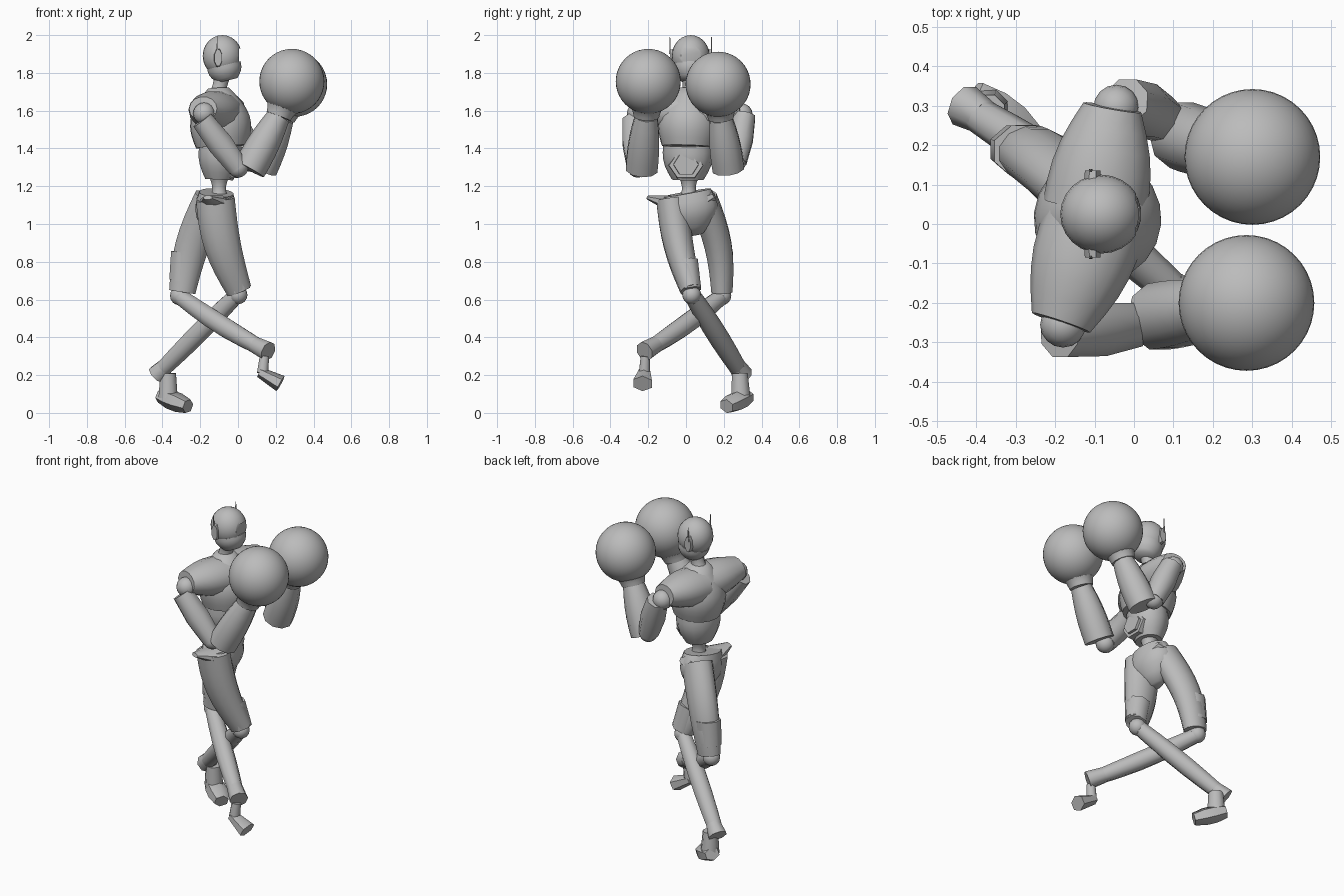
import bpy, bmesh
from math import pi, cos, sin, radians
from mathutils import Vector

if "Cube" in bpy.data.objects:
    bpy.data.objects.remove(bpy.data.objects["Cube"], do_unlink=True)

SHADE = 0.5
COLOUR = (SHADE, SHADE, SHADE, 1)
GREY = bpy.data.materials.new("plain_grey")
GREY.use_nodes = True
GREY.diffuse_color = COLOUR
GREY.node_tree.nodes["Principled BSDF"].inputs["Base Color"].default_value = COLOUR

SIDEWAYS = Vector((0, 1, 0))
UPWARD = Vector((0, 0, 1))
SHOULDER_LINE = Vector((0.25, 1, 0)).normalized()  # the chest is turned a little


def smooth(ob, angle):
    bpy.ops.object.select_all(action="DESELECT")
    ob.select_set(True)
    bpy.context.view_layer.objects.active = ob
    bpy.ops.object.shade_smooth_by_angle(angle=radians(angle))


def finish(name, bm, angle):
    bmesh.ops.recalc_face_normals(bm, faces=bm.faces)
    mesh = bpy.data.meshes.new(name)
    bm.to_mesh(mesh)
    bm.free()
    mesh.materials.append(GREY)
    ob = bpy.data.objects.new(name, mesh)
    bpy.context.collection.objects.link(ob)
    smooth(ob, angle)
    return ob


def limb(name, start, end, radius, end_radius, bulge=0, depth=1, bend=(0, 0, 0),
         sides=8, steps=5, ref=SIDEWAYS):
    """Capped tube from start to end; bulge and bend swell and curve its middle."""
    start, end, bend = Vector(start), Vector(end), Vector(bend)
    bm = bmesh.new()
    loops = []
    for i in range(steps + 1):
        t = i / steps
        arch = sin(pi * t)
        center = start.lerp(end, t) + bend * arch
        along = (end - start + bend * pi * cos(pi * t)).normalized()
        across = (ref - along * ref.dot(along)).normalized()
        other = along.cross(across) * depth
        r = radius + (end_radius - radius) * t + bulge * arch
        turns = [2 * pi * (k + 0.5) / sides for k in range(sides)]
        loops.append([bm.verts.new(center + (across * cos(a) + other * sin(a)) * r)
                      for a in turns])
    for low, high in zip(loops, loops[1:]):
        for k in range(sides):
            n = (k + 1) % sides
            bm.faces.new((low[k], low[n], high[n], high[k]))
    bm.faces.new(loops[0])
    bm.faces.new(loops[-1])
    return finish(name, bm, 55)


def ball(name, center, size, segments=16):
    """Sphere, or an ellipsoid when size is a triple of radii."""
    bm = bmesh.new()
    bmesh.ops.create_uvsphere(bm, u_segments=segments, v_segments=segments // 2, radius=1)
    radii = (size, size, size) if isinstance(size, float) else size
    bmesh.ops.scale(bm, verts=bm.verts, vec=radii)
    bmesh.ops.translate(bm, verts=bm.verts, vec=center)
    return finish(name, bm, 60)


# Head with a recessed visor
head = ball("head", (-.083, .025, 1.89), (.104, .1, .11), segments=24)
limb("jaw", (-.055, .025, 1.76), (-.075, .025, 1.84), .055, .092, bulge=.012, sides=20)
bm = bmesh.new()
bmesh.ops.create_cube(bm, size=1)
bmesh.ops.scale(bm, verts=bm.verts, vec=(.06, .13, .09))
bmesh.ops.translate(bm, verts=bm.verts, vec=(.035, .025, 1.885))
cutter = finish("visor_cutter", bm, 35)
cutter.hide_render = True
cut = head.modifiers.new("visor", "BOOLEAN")
cut.object = cutter
cut.solver = "EXACT"
bpy.context.view_layer.objects.active = head
bpy.ops.object.modifier_apply(modifier=cut.name)
bpy.data.objects.remove(cutter, do_unlink=True)
smooth(head, 35)

# Ear pads with aerials
for side, sign in (("left", 1), ("right", -1)):
    inner, outer = .025 + sign * .08, .025 + sign * .11
    limb(side + "_ear", (-.105, inner, 1.88), (-.105, outer, 1.88), .052, .047,
         depth=.45, steps=1, ref=UPWARD)
    limb(side + "_aerial", (-.11, outer, 1.9), (-.11, outer, 1.99), .006, .002,
         sides=4, steps=1)

# Neck, chest, abdomen and waist
limb("neck", (-.11, .02, 1.67), (-.085, .02, 1.78), .055, .045, bulge=-.01, sides=12)
limb("chest", (-.085, .01, 1.41), (-.105, .02, 1.72), .138, .055, bulge=.06,
     sides=20, steps=8, ref=SHOULDER_LINE)
limb("abdomen", (-.1, .01, 1.235), (-.09, .01, 1.415), .085, .132, bulge=.02, depth=.87,
     sides=14, ref=SHOULDER_LINE)
limb("belly_block", (-.06, 0, 1.31), (.005, 0, 1.31), .08, .075, depth=1.2,
     sides=6, steps=1, ref=UPWARD)
limb("belly_plate", (-.02, 0, 1.315), (.02, 0, 1.315), .065, .06, depth=1.1,
     sides=6, steps=1, ref=UPWARD)
limb("waist", (-.1, .015, 1.12), (-.1, .015, 1.25), .06, .055, bulge=-.02, sides=12)

# Sleeves reaching out to both shoulders, broad where they meet the chest
limb("right_sleeve", (-.1, 0, 1.59), (-.185, -.25, 1.61), .11, .065, bulge=.015,
     depth=1.2, sides=14, ref=UPWARD)
limb("left_sleeve", (-.1, .04, 1.59), (-.055, .295, 1.61), .11, .062, bulge=.015,
     depth=1.2, sides=14, ref=UPWARD)


# Arms: shoulder ball, heavy upper arm, elbow, tapering forearm, round glove
def arm(side, shoulder, upper, elbow, base, wrist, glove):
    ball(side + "_shoulder", shoulder, .058)
    limb(side + "_upper_arm", upper, elbow, .062, .06, bulge=.012, steps=2)
    ball(side + "_elbow", elbow, .055)
    limb(side + "_forearm", base, wrist, .088, .062, bulge=.01, sides=10)
    palm = Vector(wrist).lerp(Vector(glove), .45)
    limb(side + "_cuff", wrist, palm, .068, .11, bulge=-.008, sides=20)
    ball(side + "_glove", glove, .172, segments=40)


arm("right", shoulder=(-.18, -.255, 1.585), upper=(-.19, -.28, 1.55), elbow=(0, -.255, 1.3),
    base=(.06, -.235, 1.29), wrist=(.215, -.21, 1.57), glove=(.285, -.2, 1.755))
arm("left", shoulder=(-.045, .295, 1.58), upper=(-.02, .31, 1.575), elbow=(.075, .265, 1.33),
    base=(.12, .225, 1.29), wrist=(.235, .185, 1.56), glove=(.3, .17, 1.74))

# Trousers: hips, flared waistband corners, two loose legs and knee folds
limb("hips", (-.13, .04, .94), (-.115, 0, 1.165), .05, .135, bulge=.06, depth=.68, sides=16)
limb("right_hip_flap", (-.12, -.08, 1.11), (-.16, -.2, 1.14), .045, .012, depth=2.2,
     ref=UPWARD)
limb("left_hip_flap", (-.11, .08, 1.11), (-.1, .15, 1.15), .05, .025, depth=1.8, ref=UPWARD)
limb("right_trouser", (-.12, -.075, 1.13), (.005, .025, .65), .085, .056, bulge=.01,
     depth=1.25, bend=(-.025, -.015, 0), sides=12, steps=8)
limb("left_trouser", (-.14, .09, 1.13), (-.295, .19, .64), .078, .058, bulge=.006,
     depth=1.25, bend=(-.025, .03, 0), sides=12, steps=8)
limb("right_knee_fold", (-.035, 0, .8), (.005, .025, .65), .068, .06, depth=1.1, steps=2)
limb("left_knee_fold", (-.28, .185, .85), (-.295, .19, .7), .07, .065, depth=1.15, steps=2)

# Lower legs, crossed, each flaring at the heel
ball("right_knee", (0, .03, .625), .05)
ball("left_knee", (-.31, .19, .62), .05)
limb("right_shin", (-.01, .035, .62), (-.4, .28, .23), .045, .045, bulge=.01)
limb("right_heel_flare", (-.38, .27, .25), (-.43, .3, .2), .045, .056, steps=1)
limb("left_shin", (-.3, .18, .61), (.1, -.17, .355), .045, .045, bulge=.01,
     bend=(0, 0, -.01))
limb("left_heel_flare", (.09, -.16, .36), (.16, -.22, .325), .046, .054, steps=1)

# Feet
limb("right_ankle", (-.37, .285, .21), (-.37, .29, .08), .045, .055, steps=2)
limb("right_foot", (-.41, .325, .09), (-.265, .215, .035), .045, .045, bulge=.018,
     depth=.85, sides=6, steps=3)
limb("left_ankle", (.14, -.215, .3), (.13, -.22, .21), .027, .032, steps=1)
limb("left_foot", (.115, -.22, .215), (.225, -.23, .155), .035, .057, depth=.8,
     sides=6, steps=2)
